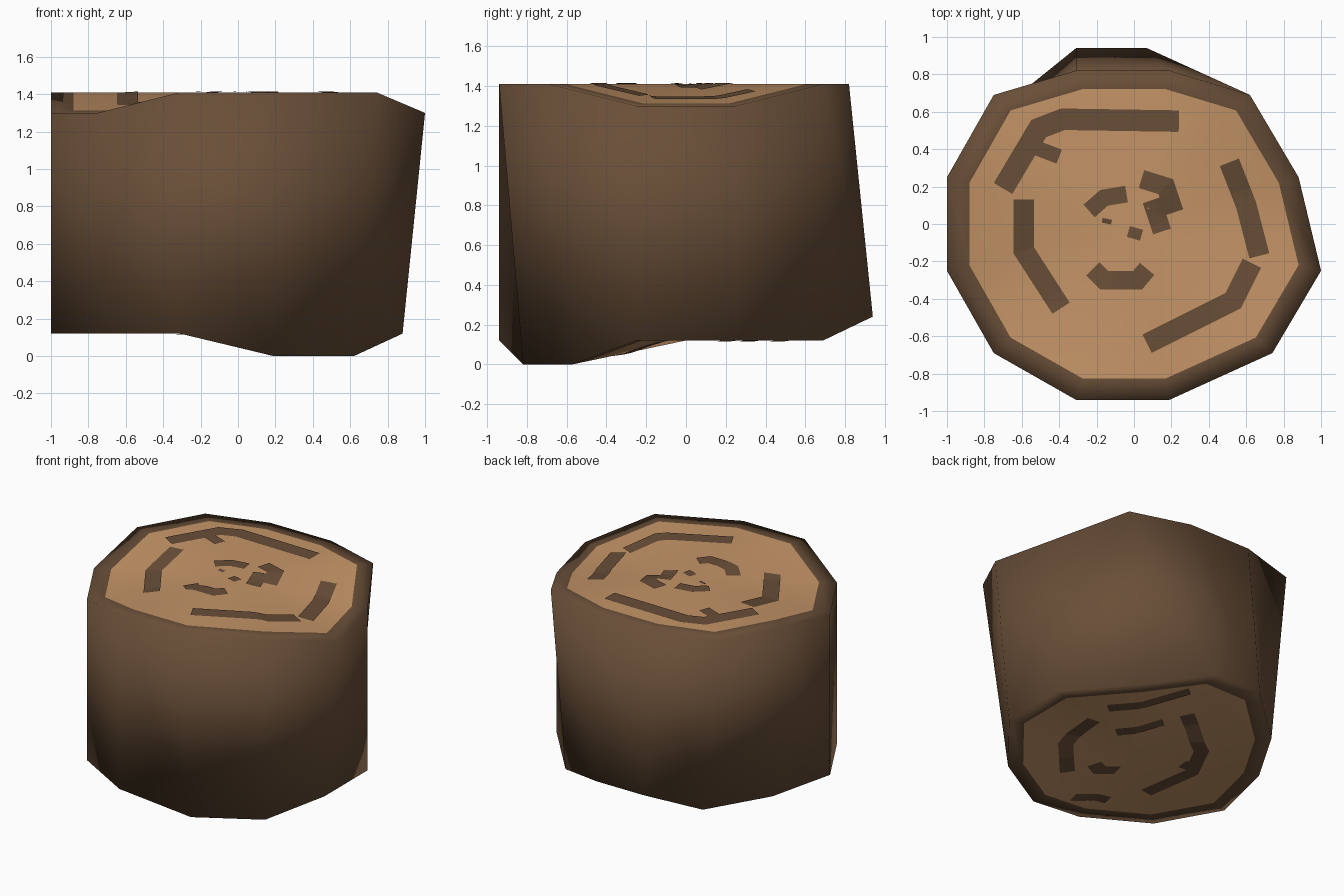
import bpy, bmesh
from mathutils import Vector

if "Cube" in bpy.data.objects:
    bpy.data.objects.remove(bpy.data.objects["Cube"], do_unlink=True)


def make_material(name, colour):
    mat = bpy.data.materials.new(name)
    mat.use_nodes = True
    mat.diffuse_color = (*colour, 1)
    mat.node_tree.nodes["Principled BSDF"].inputs["Base Color"].default_value = (*colour, 1)
    return mat


bark = make_material("dark brown bark", (0.141, 0.077, 0.039))
wood = make_material("light tan wood", (0.56, 0.30, 0.138))

# Outlines of the two cut ends, anticlockwise from the front
HIGH, LOW = 1.41, 1.3
top = [Vector(p) for p in (
    (-.31, -.94, HIGH), (.19, -.94, HIGH), (.74, -.69, HIGH), (1, -.25, LOW),
    (.88, .25, LOW), (.62, .69, HIGH), (.19, .82, HIGH), (-.31, .82, HIGH),
    (-.75, .69, HIGH), (-1, .25, HIGH), (-1, -.25, LOW), (-.75, -.69, LOW))]
STEP = .12
bottom = [Vector(p) for p in (
    (-.31, -.94, STEP), (.19, -.82, 0), (.62, -.57, 0), (.88, -.25, STEP),
    (.88, .25, STEP), (.5, .69, STEP), (.07, .94, 2 * STEP), (-.31, .94, 2 * STEP),
    (-.62, .69, STEP), (-.88, .25, STEP), (-1, -.25, STEP), (-.75, -.69, STEP))]
top_centre, bottom_centre = Vector((0, 0, HIGH)), Vector((0, 0, STEP))
COUNT = len(top)


def finish(bm, name, materials):
    mesh = bpy.data.meshes.new(name)
    bm.to_mesh(mesh)
    bm.free()
    for mat in materials:
        mesh.materials.append(mat)
    obj = bpy.data.objects.new(name, mesh)
    bpy.context.collection.objects.link(obj)
    return obj


def add_cap(bm, rim, centre, flip):
    """Bark border and a fan of wood on one cut end."""
    inner = [bm.verts.new(centre.lerp(v.co, .88)) for v in rim]
    hub = bm.verts.new(centre)
    for i in range(COUNT):
        j = (i + 1) % COUNT
        for loop, index in (([rim[i], rim[j], inner[j], inner[i]], 0),
                            ([inner[i], inner[j], hub], 1)):
            face = bm.faces.new(loop[::-1] if flip else loop)
            face.material_index = index


# Log body: twisted bark wall and two ends
bm = bmesh.new()
t = [bm.verts.new(p) for p in top]
b = [bm.verts.new(p) for p in bottom]
for i in range(COUNT):
    j = (i + 1) % COUNT
    bm.faces.new((b[i], b[j], t[i]))
    bm.faces.new((t[i], b[j], t[j]))
add_cap(bm, t, top_centre, False)
add_cap(bm, b, bottom_centre, True)
for face in bm.faces:
    face.smooth = True
for edge in bm.edges:
    edge.smooth = edge.calc_face_angle(0) < .8
bm.edges.get((t[0], b[0])).smooth = False
finish(bm, "log_body", (bark, wood))


def fan_height(x, y, rim, centre):
    """Height of the cut end at a point."""
    for i in range(COUNT):
        p, q = rim[i], rim[(i + 1) % COUNT]
        det = p.x * q.y - p.y * q.x
        u, v = (x * q.y - y * q.x) / det, (p.x * y - p.y * x) / det
        if u >= 0 and v >= 0:
            return centre.z + u * (p.z - centre.z) + v * (q.z - centre.z)
    return centre.z


def add_ring_mark(name, path, width, rim, centre, lift):
    """Thin strip that follows a path and lies on the cut end."""
    pts = [Vector(p) for p in path]
    dirs = [(q - p).normalized() for p, q in zip(pts, pts[1:])]
    sides = []
    for k in range(len(pts)):
        d0, d1 = dirs[max(k - 1, 0)], dirs[min(k, len(dirs) - 1)]
        mid = (d0 + d1).normalized()
        reach = width / 2 / max(mid.dot(d1), .7)
        sides.append(Vector((-mid.y, mid.x)) * reach)
    bm = bmesh.new()
    rows = []
    for k in range(len(pts) - 1):
        steps = max(1, round((pts[k + 1] - pts[k]).length / .04))
        for s in range(steps + (k == len(pts) - 2)):
            c = pts[k].lerp(pts[k + 1], s / steps)
            off = sides[k].lerp(sides[k + 1], s / steps)
            row = []
            for f in (-1, 0, 1):
                p = c + off * f
                row.append(bm.verts.new((p.x, p.y, fan_height(p.x, p.y, rim, centre) + lift)))
            rows.append(row)
    for r0, r1 in zip(rows, rows[1:]):
        for f in (0, 1):
            loop = [r0[f], r1[f], r1[f + 1], r0[f + 1]]
            bm.faces.new(loop if lift > 0 else loop[::-1])
    finish(bm, name, (bark,))


# Growth ring marks: name, width, path
top_marks = (
    ("back_ring", .115, ((-.70, .19), (-.51, .51), (-.38, .56), (.24, .55))),
    ("back_ring_knot", .08, ((-.53, .41), (-.4, .36))),
    ("right_ring", .11, ((-.59, .13), (-.59, -.14), (-.39, -.45))),
    ("front_ring", .11, ((.07, -.64), (.53, -.41), (.63, -.21))),
    ("left_ring", .11, ((.51, .33), (.6, .1), (.67, -.17))),
    ("heart_right", .09, ((-.24, .07), (-.16, .14), (-.04, .16))),
    ("heart_left", .1, ((.04, .24), (.17, .2), (.2, .11), (.11, .08), (.15, -.04))),
    ("heart_front", .1, ((-.22, -.24), (-.16, -.3), (.02, -.3), (.07, -.24))),
    ("heart_dot", .06, ((-.03, -.04), (.04, -.06))),
    ("heart_speck", .025, ((-.17, .02), (-.12, .01))))
bottom_marks = (
    ("back_ring", .09, ((.48, .3), (.12, .72))),
    ("left_ring", .1, ((.45, .12), (.42, -.21), (.22, -.43))),
    ("right_ring", .1, ((-.05, .49), (-.37, .26), (-.5, 0), (-.44, -.4))),
    ("right_ring_knot", .1, ((-.48, .06), (-.38, .05))),
    ("front_ring", .09, ((-.06, -.7), (-.31, -.64))),
    ("heart_back", .09, ((.23, .09), (.03, .34))),
    ("heart_front", .1, ((.12, -.27), (.03, -.32), (-.1, -.29))))
for end, marks, rim, centre, lift in (("top", top_marks, top, top_centre, .005),
                                      ("bottom", bottom_marks, bottom, bottom_centre, -.005)):
    for name, width, path in marks:
        add_ring_mark(f"{end}_{name}", path, width, rim, centre, lift)
